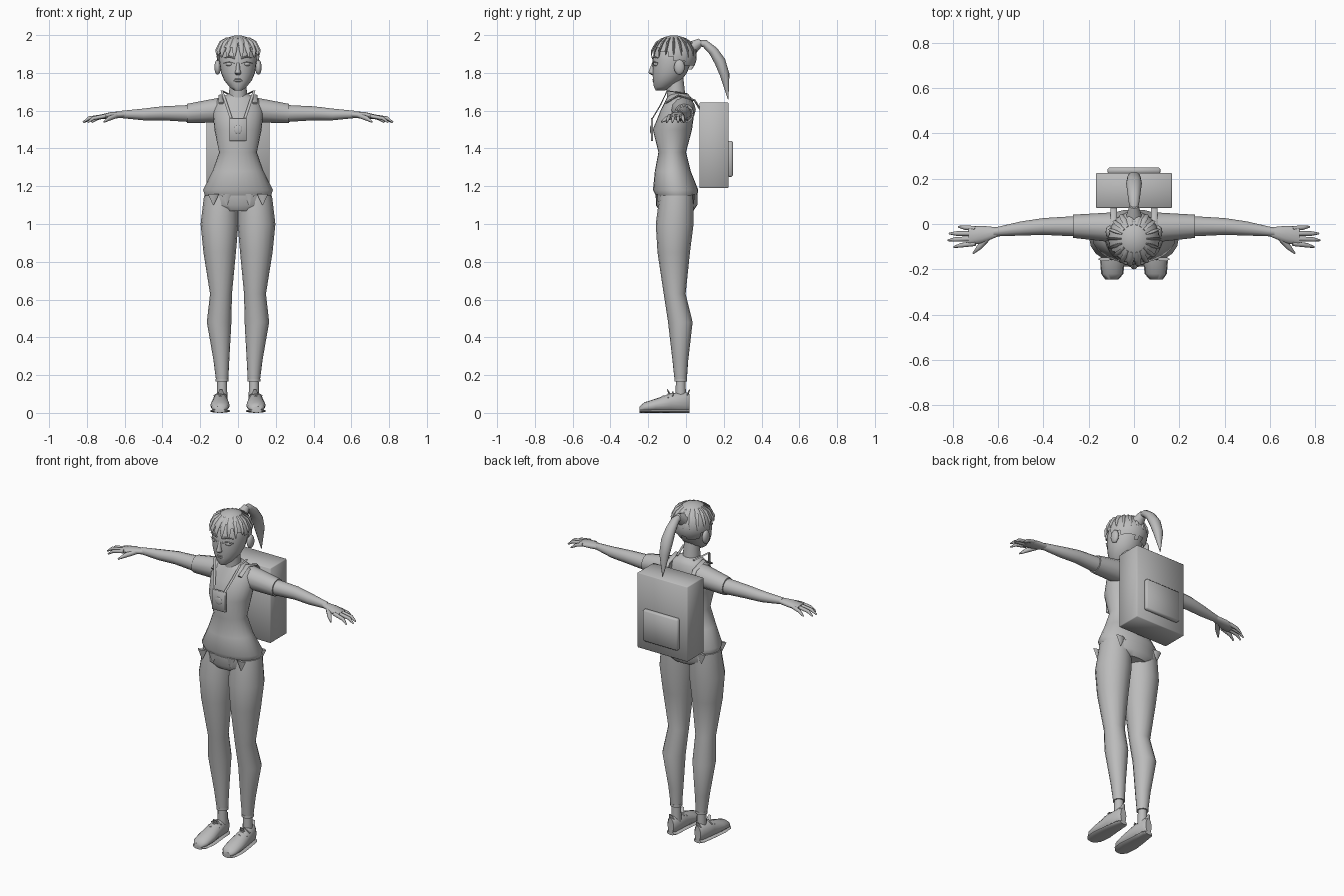
import bpy, bmesh, math, random
from mathutils import Vector

random.seed(4)
default_cube = bpy.data.objects.get("Cube")
if default_cube:
    bpy.data.objects.remove(default_cube)

grey = bpy.data.materials.new("plain grey")
grey.use_nodes = True
grey.diffuse_color = (.5, .5, .5, 1)
grey.node_tree.nodes["Principled BSDF"].inputs["Base Color"].default_value = grey.diffuse_color

SIDE, DEPTH, UP = Vector((1, 0, 0)), Vector((0, 1, 0)), Vector((0, 0, 1))


def finish(name, bm, mirror=False):
    """Turn a bmesh into a smooth shaded object, mirrored left to right if asked."""
    bmesh.ops.recalc_face_normals(bm, faces=bm.faces)
    mesh = bpy.data.meshes.new(name)
    bm.to_mesh(mesh)
    bm.free()
    mesh.materials.append(grey)
    part = bpy.data.objects.new(name, mesh)
    bpy.context.collection.objects.link(part)
    bpy.ops.object.select_all(action='DESELECT')
    part.select_set(True)
    bpy.context.view_layer.objects.active = part
    bpy.ops.object.shade_smooth_by_angle(angle=math.radians(50))
    if mirror:
        part.modifiers.new("mirror", 'MIRROR').use_mirror_merge = False


def tube(name, rows, mirror=True, flat=1, sides=12, axis=None):
    """Loft ellipses along a path; a row is x, y, z, half width and optional half depth."""
    bm = bmesh.new()
    points = [Vector(row[:3]) for row in rows]
    span = (points[-1] - points[0]).normalized()
    reference = DEPTH if abs(span.x) > .7 else SIDE
    rings = []
    for k, (point, row) in enumerate(zip(points, rows)):
        way = axis or (points[min(k + 1, len(points) - 1)] - points[max(k - 1, 0)]).normalized()
        across = (reference - way * reference.dot(way)).normalized()
        over = way.cross(across)
        width = row[3]
        depth = row[4] if len(row) > 4 else width * flat
        ring = []
        for i in range(sides):
            turn = math.tau * i / sides
            offset = across * width * math.cos(turn) + over * depth * math.sin(turn)
            ring.append(bm.verts.new(point + offset))
        rings.append(ring)
    for lower, upper in zip(rings, rings[1:]):
        for i in range(sides):
            j = (i + 1) % sides
            bm.faces.new((lower[i], lower[j], upper[j], upper[i]))
    bm.faces.new(rings[0])
    bm.faces.new(rings[-1])
    finish(name, bm, mirror)


def column(name, *rows):
    """Upright part on the centre line; a row is y, z, half width, half depth."""
    tube(name, [(0, *row) for row in rows], mirror=False, sides=24, axis=UP)


def place(bm, centre, size):
    for v in bm.verts:
        v.co = Vector(c + s * p for c, s, p in zip(centre, size, v.co))


def ball(name, centre, radii, mirror=True, keep=None):
    bm = bmesh.new()
    bmesh.ops.create_uvsphere(bm, u_segments=24, v_segments=14, radius=1)
    place(bm, centre, radii)
    if keep:
        removed = [f for f in bm.faces if not keep(f.calc_center_median())]
        bmesh.ops.delete(bm, geom=removed, context='FACES')
    finish(name, bm, mirror)


def box(name, centre, size, bevel):
    bm = bmesh.new()
    bmesh.ops.create_cube(bm, size=1)
    place(bm, centre, size)
    bmesh.ops.bevel(bm, geom=bm.edges[:], offset=bevel, segments=1, affect='EDGES')
    finish(name, bm)


# Torso with flared hem and neck
column("shirt", (-.05, 1.15, .175, .11), (-.055, 1.18, .185, .12), (-.07, 1.28, .135, .095),
       (-.073, 1.38, .1, .073), (-.072, 1.5, .125, .104), (-.045, 1.6, .135, .09),
       (-.035, 1.66, .11, .07), (-.04, 1.69, .05, .05))
column("neck", (-.05, 1.65, .05, .05), (-.06, 1.78, .042, .045))
column("pelvis", (-.05, 1.07, .13, .09), (-.05, 1.1, .18, .11), (-.05, 1.17, .17, .11))
for side, y in (("front", -.155), ("back", .04)):
    for x in (.06, .13):
        tube(f"{side}_hem_point", [(x, y, 1.16, .03), (x, y, 1.1, .002)], flat=.3, sides=6)

# Legs and trouser cuffs
leg = [(.09, -.05, 1.15, .09), (.098, -.06, 1, .1), (.097, -.065, .85, .086),
       (.09, -.06, .63, .058), (.1, -.03, .48, .065), (.088, -.03, .28, .042),
       (.084, -.028, .17, .032)]
tube("leg", leg, axis=UP, sides=16)
x, y, z, radius = leg[-1]
tube("trouser_cuff", [(x, y, z - .005, radius + .002), (x, y, z + .01, radius + .002)], axis=UP)
tube("ankle", [(x, y, .2, .025), (x, y, .07, .028)], axis=UP)

# Shoes, with soles that follow their outline
shoe = [(.098, -.245, .02, .025, .015), (.096, -.22, .03, .045, .026), (.095, -.16, .04, .051, .035),
        (.094, -.08, .054, .042, .05), (.09, 0, .057, .033, .053), (.09, .018, .055, .02, .045)]
tube("shoe", shoe, axis=DEPTH, sides=16)
tube("sole", [(x, y, .01, width + .004, .01) for x, y, z, width, height in shoe], axis=DEPTH)
for i in range(3):
    y, z = -.07 - .025 * i, .11 - .01 * i
    tube("lace", [(.06, y, z - .02, .004), (.094, y, z, .004), (.128, y, z - .02, .004)], sides=5)
for name, start, end in (("shoe_tongue", -.08, -.1), ("heel_tab", .005, .02)):
    tube(name, [(.09, start, .09, .02), (.09, end, .125, .008)], flat=.3, sides=8)

# Arms and short sleeves
arm = [(.08, -.015, 1.605, .06), (.27, -.01, 1.585, .044), (.4, -.011, 1.586, .037),
       (.5, -.02, 1.58, .031), (.62, -.036, 1.58, .019)]
tube("arm", arm, axis=SIDE)
tube("sleeve", [(x, y, z, radius + .007) for x, y, z, radius in arm[:2]], axis=SIDE)

# Hands with four fanned fingers and a thumb
tube("palm", [(.6, -.035, 1.58, .02, .017), (.67, -.046, 1.575, .038, .018),
              (.73, -.053, 1.568, .042, .011)], axis=SIDE)
for i, tip in enumerate((.775, .815, .82, .795)):
    root, spread = -.02 - .022 * i, -.012 - .03 * i
    tube("finger", [(.7, root, 1.572, .011), (tip - .03, (root + spread) / 2, 1.56, .01),
                    (tip, spread, 1.538, .004)], sides=8)
tube("thumb", [(.64, -.055, 1.575, .014), (.68, -.1, 1.56, .013), (.71, -.13, 1.54, .004)], sides=8)

# Head
column("head", (-.135, 1.708, .022, .026), (-.12, 1.725, .045, .05), (-.1, 1.76, .073, .075),
       (-.086, 1.8, .09, .091), (-.073, 1.87, .1, .105), (-.065, 1.94, .092, .097),
       (-.06, 1.98, .04, .05))

# Face
column("nose", (-.17, 1.79, .012, .015), (-.18, 1.8, .017, .02), (-.175, 1.815, .012, .02),
       (-.165, 1.86, .008, .012))
ball("eye", (.043, -.15, 1.847), (.023, .022, .014))
ball("ear", (.108, -.035, 1.83), (.017, .028, .04))
for name, z, radius in (("eyelid", 1.86, .004), ("eyebrow", 1.887, .005)):
    tube(name, [(.016, -.176, z - .01, radius), (.045, -.172, z, radius),
                (.075, -.15, z - .008, .002)], sides=6)
for name, z in (("upper_lip", 1.766), ("lower_lip", 1.757)):
    ball(name, (0, -.167, z), (.026, .01, .006), mirror=False)


# Hair cap cut along a jagged hairline
def above_hairline(p):
    return p.z > 1.83 - .7 * min(p.y, 0) + random.uniform(-.012, .012)


scalp, size = Vector((0, -.065, 1.887)), Vector((.113, .122, .112))
ball("hair_cap", scalp, size, mirror=False, keep=above_hairline)

# Loose locks falling over the cap
for i in range(9):
    heading = math.radians(20 * i - 80)
    lock = []
    for climb, radius in ((60, .006), (40, .014), (15, .012), (random.uniform(-5, 5), .002)):
        tilt = math.radians(climb)
        out = Vector((math.cos(heading) * math.cos(tilt), math.sin(heading) * math.cos(tilt),
                      math.sin(tilt)))
        lock.append((*(scalp + out * size), radius))
    tube("hair_lock", lock, flat=.5, sides=6)

# Ponytail
tube("hair_tie", [(0, .02, 1.925, .04), (0, .08, 1.965, .02)], mirror=False)
tube("ponytail", [(0, .06, 1.96, .016), (0, .1, 1.955, .024), (0, .145, 1.915, .03),
                  (0, .18, 1.86, .035), (0, .205, 1.79, .03), (0, .223, 1.66, .002)],
     mirror=False, flat=.85)

# Backpack
box("backpack", (0, .148, 1.416), (.335, .155, .452), .004)
box("backpack_pocket", (0, .235, 1.345), (.234, .03, .19), .008)
tube("shoulder_strap", [(.09, .08, 1.6, .014), (.09, .045, 1.655, .014), (.09, -.04, 1.68, .014),
                        (.09, -.11, 1.64, .014)], flat=.4, sides=8)

# Hanging camera
box("camera", (0, -.18, 1.5), (.09, .013, .12), .002)
ball("camera_lens", (0, -.186, 1.5), (.022, .005, .022), mirror=False)
tube("camera_strap", [(.035, -.18, 1.555, .007), (.06, -.135, 1.63, .007), (.085, -.1, 1.705, .007),
                      (.055, .005, 1.69, .007)], flat=.5, sides=6)
